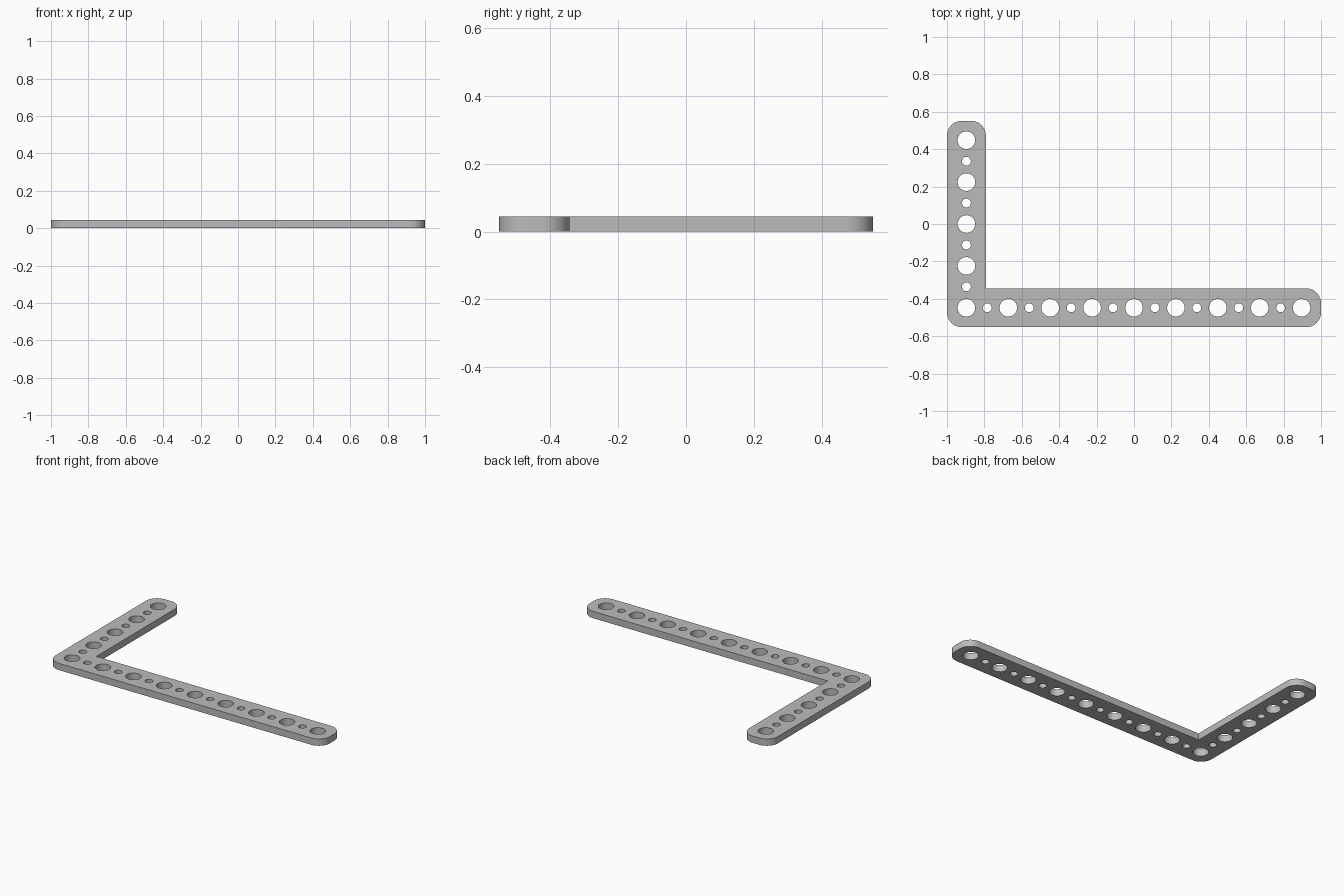
import bpy
import bmesh
from math import cos, sin, pi, radians
from mathutils import Vector

cube = bpy.data.objects.get("Cube")
if cube:
    bpy.data.objects.remove(cube, do_unlink=True)

PITCH = 0.224                # spacing of the large holes
LONG, SHORT = 9, 5           # large holes along each leg
HALF = 0.104                 # half width of a leg
THICK = 0.045
CORNER = 0.08
BIG, SMALL = 0.047, 0.0235   # hole radii

x0 = -PITCH * (LONG - 1) / 2
y0 = -PITCH * (SHORT - 1) / 2
left, right = x0 - HALF, -x0 + HALF
front, back = y0 - HALF, -y0 + HALF


def arc(cx, cy, r, start, sweep, steps):
    return [Vector((cx + r * cos(start + sweep * i / steps),
                    cy + r * sin(start + sweep * i / steps), 0))
            for i in range(steps + 1)]


def rounded(cx, cy, quarter):
    return arc(cx, cy, CORNER, quarter * pi / 2, pi / 2, 10)


def add_loop(curve, points):
    spline = curve.splines.new("POLY")
    spline.points.add(len(points) - 1)
    for target, p in zip(spline.points, points):
        target.co = (p.x, p.y, 0, 1)
    spline.use_cyclic_u = True


def add_hole(curve, x, y, r):
    add_loop(curve, arc(x, y, r, 0, 2 * pi, 32)[:-1])


# L-shaped outline with a sharp inner corner
outline = rounded(left + CORNER, front + CORNER, 2)
outline += rounded(right - CORNER, front + CORNER, 3)
outline += rounded(right - CORNER, y0 + HALF - CORNER, 0)
outline.append(Vector((x0 + HALF, y0 + HALF, 0)))
outline += rounded(x0 + HALF - CORNER, back - CORNER, 0)
outline += rounded(left + CORNER, back - CORNER, 1)

profile = bpy.data.curves.new("bracket_profile", "CURVE")
profile.dimensions = "2D"
profile.fill_mode = "BOTH"
profile.extrude = THICK / 2
add_loop(profile, outline)

# Alternating large and small holes along both legs
for i in range(2 * LONG - 1):
    add_hole(profile, x0 + i * PITCH / 2, y0, SMALL if i % 2 else BIG)
for i in range(1, 2 * SHORT - 1):
    add_hole(profile, x0, y0 + i * PITCH / 2, SMALL if i % 2 else BIG)

# Turn the profile into a welded solid resting on the ground
temp = bpy.data.objects.new("profile_helper", profile)
bpy.context.collection.objects.link(temp)
bpy.context.view_layer.update()
mesh = bpy.data.meshes.new_from_object(
    temp.evaluated_get(bpy.context.evaluated_depsgraph_get()))
bpy.data.objects.remove(temp, do_unlink=True)

bm = bmesh.new()
bm.from_mesh(mesh)
bmesh.ops.remove_doubles(bm, verts=bm.verts, dist=0.0005)
bmesh.ops.translate(bm, verts=bm.verts, vec=(0, 0, THICK / 2))
bmesh.ops.recalc_face_normals(bm, faces=bm.faces)
bm.to_mesh(mesh)
bm.free()
mesh.name = "angle_bracket"

bracket = bpy.data.objects.new("angle_bracket", mesh)
bpy.context.collection.objects.link(bracket)

# Plain grey metal
grey = bpy.data.materials.new("grey")
grey.use_nodes = True
colour = (0.5, 0.5, 0.5, 1)
grey.diffuse_color = colour
grey.node_tree.nodes["Principled BSDF"].inputs["Base Color"].default_value = colour
mesh.materials.clear()
mesh.materials.append(grey)

bpy.ops.object.select_all(action="DESELECT")
bracket.select_set(True)
bpy.context.view_layer.objects.active = bracket
bpy.ops.object.shade_smooth_by_angle(angle=radians(30))
